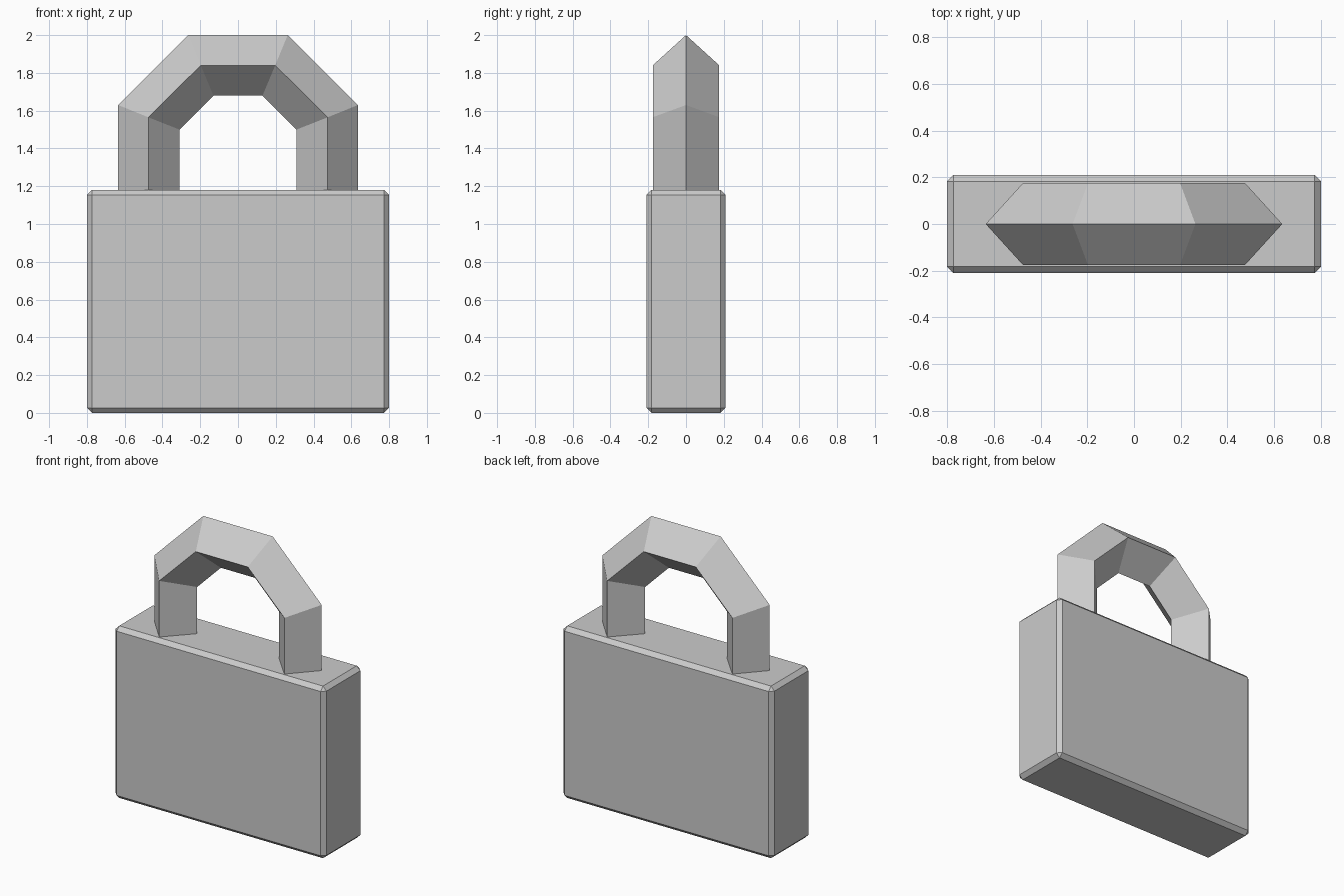
import bpy, bmesh

if "Cube" in bpy.data.objects:
    bpy.data.objects.remove(bpy.data.objects["Cube"])


def add_object(name, bm):
    bmesh.ops.recalc_face_normals(bm, faces=bm.faces[:])
    mesh = bpy.data.meshes.new(name)
    bm.to_mesh(mesh)
    bm.free()
    obj = bpy.data.objects.new(name, mesh)
    bpy.context.collection.objects.link(obj)
    return obj


# Lock body: chamfered box
bm = bmesh.new()
bmesh.ops.create_cube(bm, size=1)
for v in bm.verts:
    v.co = (v.co.x * 1.6, v.co.y * 0.42, (v.co.z + 0.5) * 1.18)
bmesh.ops.bevel(bm, geom=bm.edges[:], offset=0.027, segments=1,
                affect='EDGES', clamp_overlap=True)
add_object("lock_body", bm)

# Shackle: diamond section swept along a mitred half octagon
half_path = [  # (x, z) of the outer ridge, side ridges, inner ridge
    ((0.635, 1.17), (0.475, 1.17), (0.31, 1.17)),
    ((0.635, 1.63), (0.475, 1.565), (0.31, 1.50)),
    ((0.263, 2.00), (0.197, 1.84), (0.13, 1.68)),
]
mirrored = [tuple((-x, z) for x, z in s) for s in reversed(half_path)]
half_depth = 0.176

bm = bmesh.new()
rings = []
for outer, side, inner in half_path + mirrored:
    points = [(outer[0], 0, outer[1]), (side[0], half_depth, side[1]),
              (inner[0], 0, inner[1]), (side[0], -half_depth, side[1])]
    rings.append([bm.verts.new(p) for p in points])
for a, b in zip(rings, rings[1:]):
    for i in range(4):
        j = (i + 1) % 4
        bm.faces.new((a[i], a[j], b[j], b[i]))
bm.faces.new(rings[0])
bm.faces.new(rings[-1])
add_object("shackle", bm)
